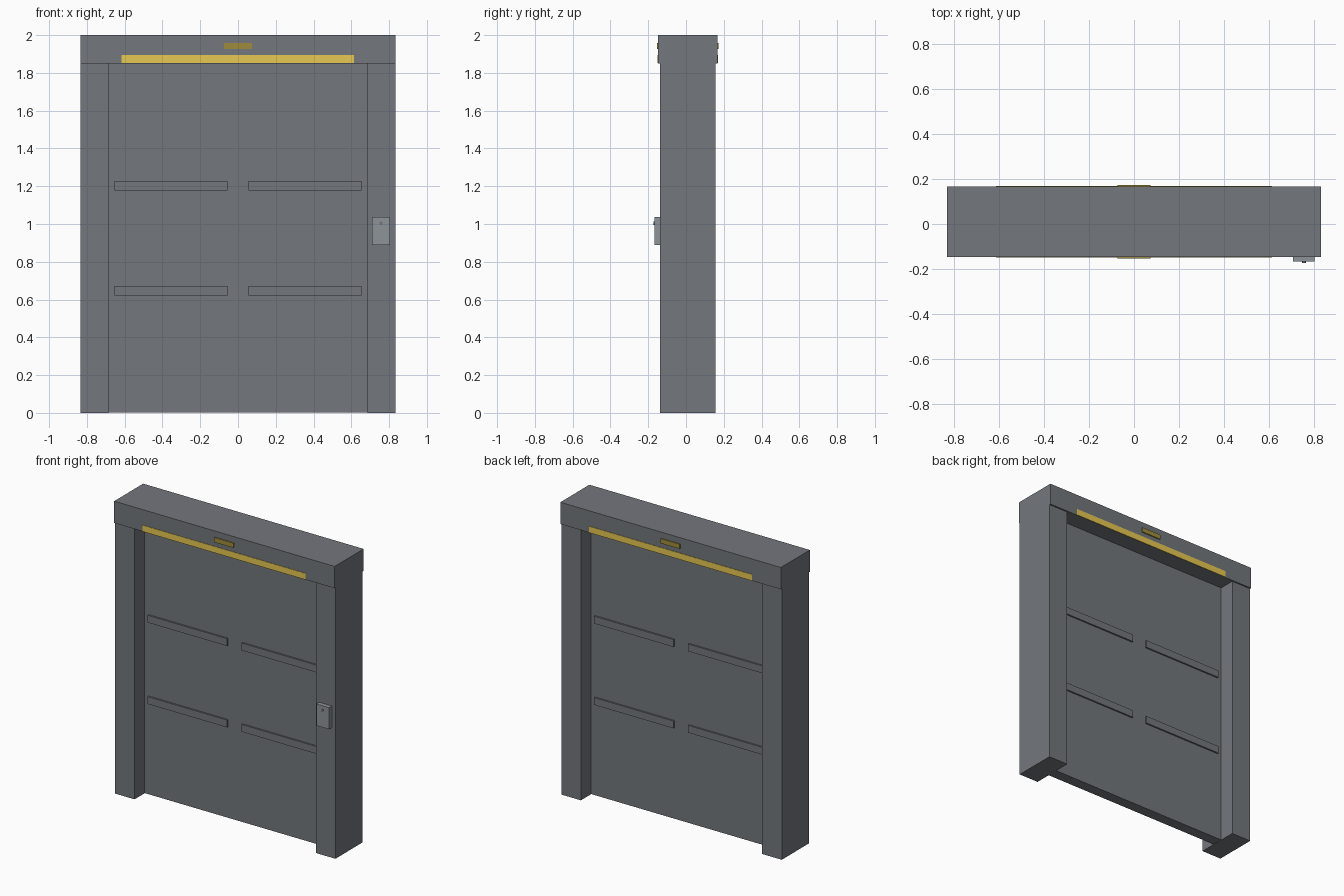
import bpy
import math

if "Cube" in bpy.data.objects:
    bpy.data.objects.remove(bpy.data.objects["Cube"])


def material(name, rgb):
    m = bpy.data.materials.new(name)
    m.diffuse_color = (*rgb, 1)
    m.use_nodes = True
    m.node_tree.nodes["Principled BSDF"].inputs["Base Color"].default_value = m.diffuse_color
    return m


steel = material("dark_steel", (0.172, 0.184, 0.202))
light_steel = material("light_steel", (0.27, 0.296, 0.319))
yellow = material("yellow", (0.80, 0.58, 0.085))
ochre = material("ochre", (0.35, 0.265, 0.045))


def box(name, x, y, z, mat=steel):
    """Box from (min, max) pairs on each axis."""
    bpy.ops.mesh.primitive_cube_add(size=1, location=[sum(r) / 2 for r in (x, y, z)])
    ob = bpy.context.object
    ob.name = name
    ob.scale = [r[1] - r[0] for r in (x, y, z)]
    bpy.ops.object.transform_apply(location=False, rotation=False, scale=True)
    ob.data.materials.append(mat)
    return ob


HEAD_Z = 1.851
HEAD_Y = (-0.147, 0.166)
DOOR_Y = (-0.029, 0.046)

# Frame and door panel
box("header", (-0.833, 0.833), HEAD_Y, (HEAD_Z, 2.0))
for side, x in (("left", (-0.833, -0.685)), ("right", (0.685, 0.833))):
    box(f"{side}_post", x, (-0.138, 0.156), (0, HEAD_Z))
box("door_panel", (-0.685, 0.685), DOOR_Y, (0.001, HEAD_Z))

# Details repeated on the front and back
for face, i, s in (("front", 0, -1), ("back", 1, 1)):
    def span(surface, depth):
        return sorted((surface - s * 0.005, surface + s * depth))

    # Raised bars on the door
    for z in ((0.622, 0.672), (1.178, 1.228)):
        for x in ((-0.655, -0.055), (0.055, 0.655)):
            box(f"{face}_door_bar", x, span(DOOR_Y[i], 0.011), z)

    # Light strip and small lamp plate on the header
    box(f"{face}_light_strip", (-0.616, 0.614), span(HEAD_Y[i], 0.003),
        (HEAD_Z + 0.001, 1.895), yellow)
    box(f"{face}_lamp_plate", (-0.073, 0.073), span(HEAD_Y[i], 0.007),
        (1.926, 1.958), ochre)

# Control box with its button on the right post
box("control_box", (0.709, 0.805), (-0.168, -0.135), (0.888, 1.036), light_steel)
bpy.ops.mesh.primitive_cylinder_add(vertices=12, radius=0.009, depth=0.01,
                                    location=(0.757, -0.168, 1.004),
                                    rotation=(math.pi / 2, 0, 0))
button = bpy.context.object
button.name = "control_button"
button.data.materials.append(steel)
